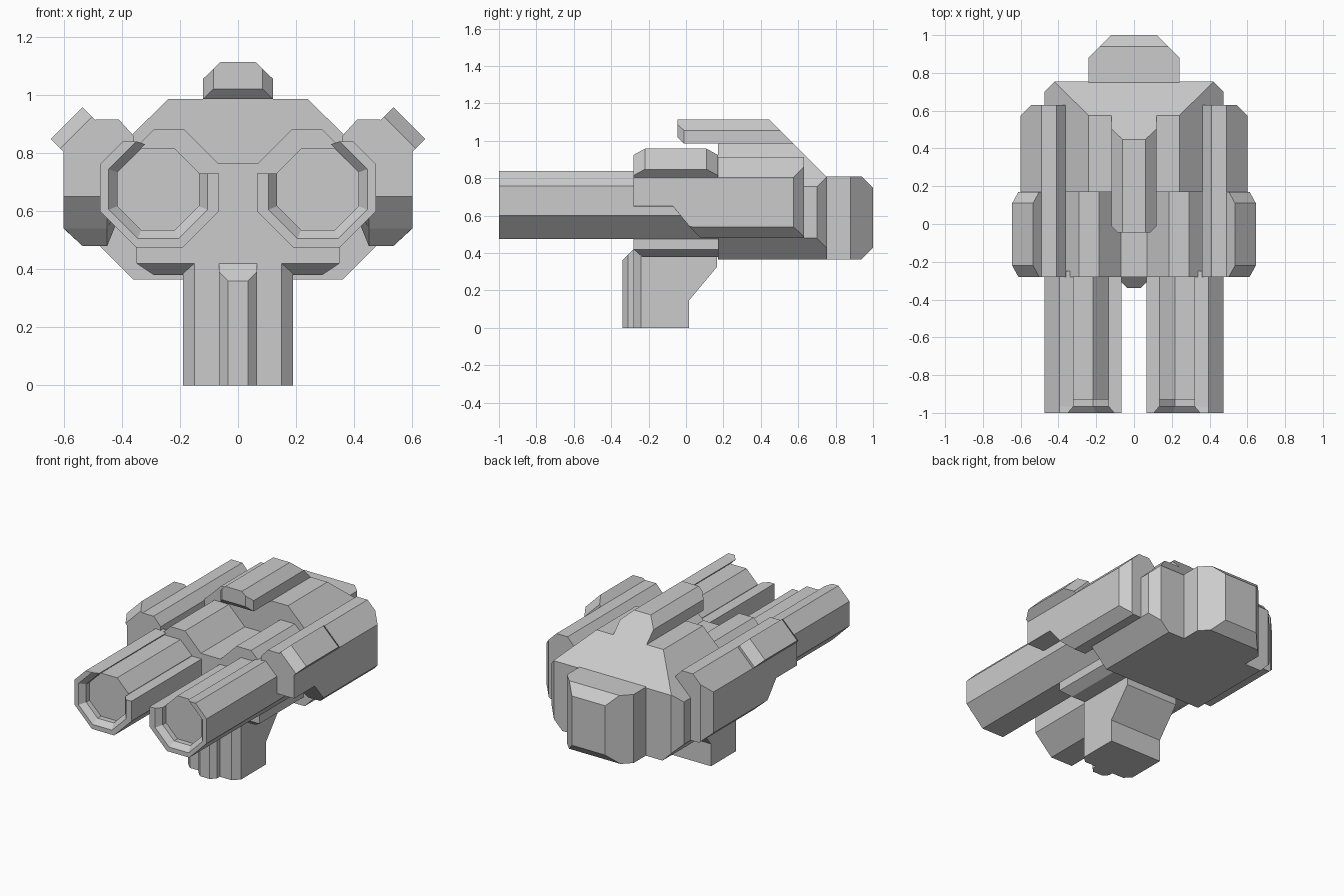
import bpy, bmesh
from mathutils import Vector

if "Cube" in bpy.data.objects:
    bpy.data.objects.remove(bpy.data.objects["Cube"])


def loft(name, rings, cuts=()):
    """Join matching rings of points, cap both ends, then slice by (point, normal) planes."""
    bm = bmesh.new()
    vs = [[bm.verts.new(p) for p in r] for r in rings]
    n = len(vs[0])
    for a, b in zip(vs, vs[1:]):
        for i in range(n):
            j = (i + 1) % n
            bm.faces.new((a[i], a[j], b[j], b[i]))
    bm.faces.new(vs[0])
    bm.faces.new(vs[-1])
    for co, no in cuts:
        geom = bm.verts[:] + bm.edges[:] + bm.faces[:]
        res = bmesh.ops.bisect_plane(bm, geom=geom, dist=1e-5, plane_co=co,
                                     plane_no=Vector(no).normalized(), clear_outer=True)
        edges = [e for e in res["geom_cut"] if isinstance(e, bmesh.types.BMEdge)]
        bmesh.ops.holes_fill(bm, edges=edges)
    bmesh.ops.recalc_face_normals(bm, faces=bm.faces[:])
    me = bpy.data.meshes.new(name)
    bm.to_mesh(me)
    bm.free()
    ob = bpy.data.objects.new(name, me)
    bpy.context.collection.objects.link(ob)
    return ob


def along_y(prof, y):
    return [(x, y, z) for x, z in prof]


def along_z(prof, z):
    return [(x, y, z) for x, y in prof]


def sym(half):
    """Complete a right-hand half outline across x = 0."""
    return half + [(-x, z) for x, z in reversed(half)]


def mirrored(ob):
    m = ob.modifiers.new("mirror", "MIRROR")
    m.use_axis = (True, False, False)
    return ob


SLOPE = ((0, 0.45, 1.11), (0, 1, 1))  # shared sloping rear roof plane

# Main hull: octagonal section, sloped rear roof, chamfered rear corners
hull = sym([(0.24, 0.985), (0.475, 0.755), (0.475, 0.48), (0.36, 0.365)])
loft("main_hull", [along_y(hull, 0.17), along_y(hull, 0.755)],
     [SLOPE, ((0.475, 0.7, 0), (1, 1, 0)), ((-0.475, 0.7, 0), (-1, 1, 0))])

# Front housing that holds both barrels
housing = sym([(0.07, 0.765), (0.185, 0.88), (0.29, 0.88), (0.475, 0.7),
               (0.475, 0.6), (0.35, 0.475), (0.27, 0.475), (0.27, 0.42)])
loft("front_housing", [along_y(housing, -0.28), along_y(housing, 0.2)])

# Mounting plate with a chamfered underside
loft("mount_plate", [along_z([(0.35, -0.28), (0.35, 0.18), (-0.35, 0.18), (-0.35, -0.28)], z)
                     for z in (0.475, 0.42)] +
     [along_z([(0.29, -0.235), (0.29, 0.18), (-0.29, 0.18), (-0.29, -0.235)], 0.38)])

# Rear block
tail = sym([(0.24, 0.7), (0.24, 0.88), (0.12, 1.0)])
loft("rear_block", [along_z(tail, 0.365), along_z(tail, 0.81)],
     [((0, 1, 0.75), (0, 1, 1)), ((0, 1, 0.43), (0, 1, -1))])

# Top rail, overhanging the housing
rail = sym([(0.06, 1.113), (0.12, 1.055), (0.12, 0.93)])
front = sym([(0.06, 1.113), (0.12, 1.055), (0.12, 0.985)])
loft("top_rail", [along_y(front, -0.045), along_y(front, 0.18)],
     [((0, -0.045, 1.02), (0, -1, -1)),
      ((0.12, -0.01, 1), (1, -1, 0)), ((-0.12, -0.01, 1), (-1, -1, 0))])
loft("top_rail_rear", [along_y(rail, 0.18), along_y(rail, 0.7)], [SLOPE])

# Barrel shells: open-topped octagonal tubes with a flared mouth
outer = [(0.395, 0.84), (0.475, 0.76), (0.475, 0.6), (0.35, 0.475),
         (0.19, 0.475), (0.065, 0.6), (0.065, 0.73)]
mouth = [(0.105, 0.73), (0.105, 0.605), (0.205, 0.505), (0.345, 0.505),
         (0.445, 0.605), (0.445, 0.745), (0.35, 0.84)]
bore = [(0.135, 0.73), (0.135, 0.617), (0.217, 0.535), (0.333, 0.535),
        (0.415, 0.617), (0.415, 0.733), (0.32, 0.83)]
mirrored(loft("barrel_shell", [along_y(outer + mouth, -1.0), along_y(outer + bore, -0.965),
                               along_y(outer + bore, -0.25)]))

# Barrel cores set back inside the shells
core = [(0.275 + a, 0.675 + b) for a, b in
        [(0.14, 0.058), (0.058, 0.14), (-0.058, 0.14), (-0.14, 0.058),
         (-0.14, -0.058), (-0.058, -0.14), (0.058, -0.14), (0.14, -0.058)]]
mirrored(loft("barrel_core", [along_y(core, -0.93), along_y(core, -0.25)]))

# Side pods: shallow front part, then a slope down to the full-depth part
def pod(zc, zb, xb):
    return [(0.36, 0.7), (0.36, 0.86), (0.41, 0.915), (0.49, 0.915),
            (0.6, 0.805), (0.6, zc), (xb, zb), (0.45, zb)]


mirrored(loft("side_pod", [along_y(pod(0.651, 0.65, 0.599), -0.28),
                           along_y(pod(0.651, 0.65, 0.599), -0.07),
                           along_y(pod(0.541, 0.54, 0.599), 0.02),
                           along_y(pod(0.54, 0.48, 0.535), 0.08),
                           along_y(pod(0.54, 0.48, 0.535), 0.63)],
              [((0.6, 0.575, 0), (1, 1, 0))]))

# Tilted caps on the pods' upper chamfers, tapered at both ends
def cap(d, y0, y1):
    return [(0.49 + d, y0, 0.913 + d), (0.49 + d, y1, 0.913 + d),
            (0.6 + d, y1, 0.803 + d), (0.6 + d, y0, 0.803 + d)]


mirrored(loft("pod_cap", [cap(-0.01, -0.28, 0.17), cap(0.012, -0.28, 0.17),
                          cap(0.045, -0.22, 0.11)]))

# Grip: side outline extruded across, with chamfered front corners
side = [(-0.28, 0), (-0.28, 0.44), (0.165, 0.44), (0.165, 0.325), (0.015, 0.145), (0.015, 0)]
loft("grip", [[(x, y, z) for y, z in side] for x in (-0.19, 0.19)],
     [((0.15, -0.28, 0), (1, -1, 0)), ((-0.15, -0.28, 0), (-1, -1, 0))])

# Grip rib down the front
rib = sym([(0.065, -0.27), (0.065, -0.31), (0.035, -0.34)])
loft("grip_rib", [along_z(rib, 0), along_z(rib, 0.42)], [((0, -0.34, 0.36), (0, -1, 1))])
